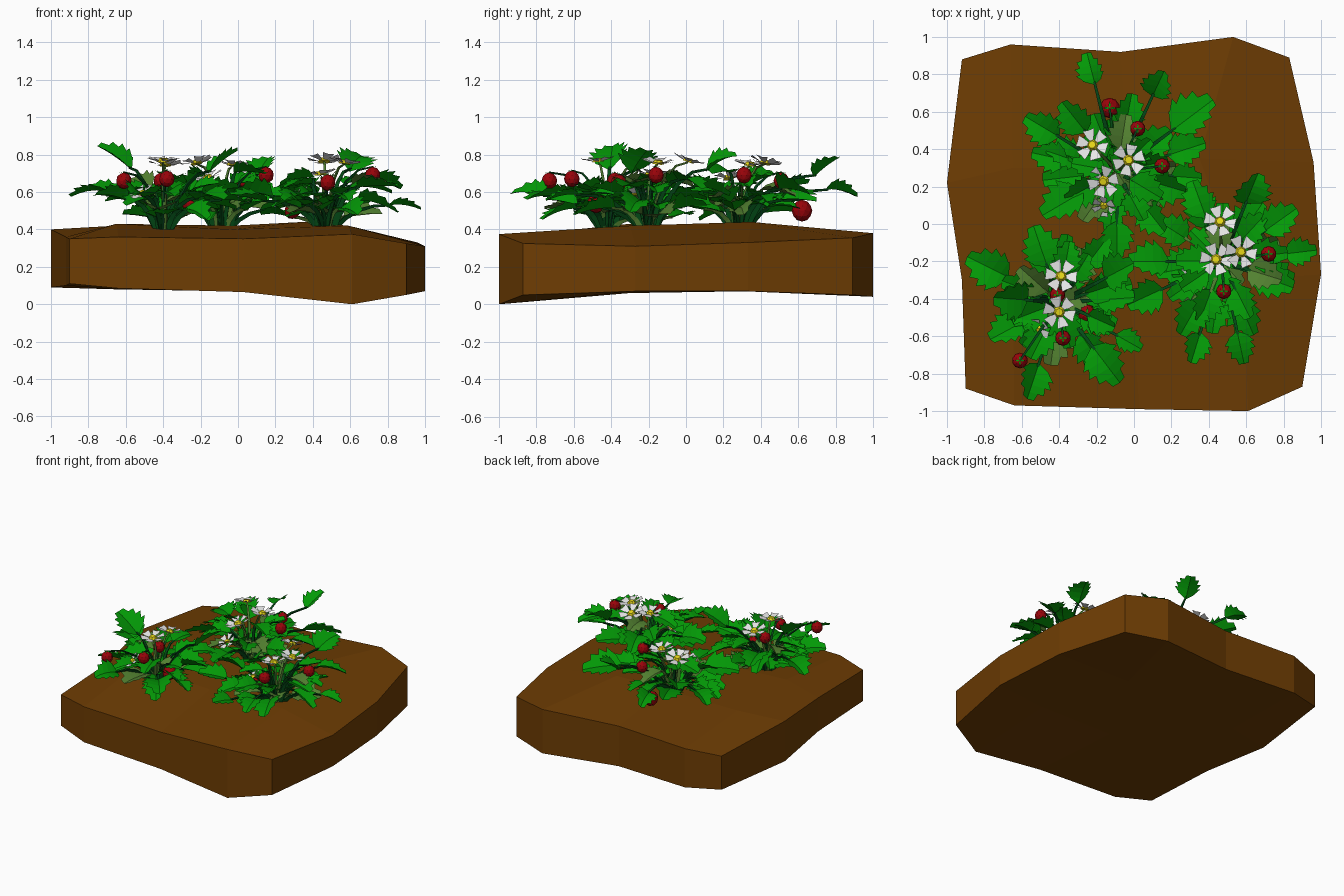
import bpy, bmesh, math, random
from mathutils import Vector, Matrix

random.seed(4)
if "Cube" in bpy.data.objects:
    bpy.data.objects.remove(bpy.data.objects["Cube"], do_unlink=True)


def material(name, r, g, b):
    m = bpy.data.materials.new(name)
    m.use_nodes = True
    m.diffuse_color = (r, g, b, 1)
    bsdf = m.node_tree.nodes["Principled BSDF"]
    bsdf.inputs["Base Color"].default_value = (r, g, b, 1)
    bsdf.inputs["Roughness"].default_value = 0.9
    return m


SOIL = material("soil brown", 0.155, 0.046, 0.001)
LEAF = material("leaf green", 0.001, 0.32, 0.002)
STEM = material("dark stem green", 0.001, 0.07, 0.008)
PALE = material("pale green", 0.085, 0.22, 0.03)
RED = material("berry red", 0.32, 0.001, 0.003)
WHITE = material("petal white", 0.8, 0.8, 0.8)
YELLOW = material("pollen yellow", 0.85, 0.72, 0.01)


def finish(bm, name, *mats):
    mesh = bpy.data.meshes.new(name)
    bm.to_mesh(mesh)
    bm.free()
    for m in mats:
        mesh.materials.append(m)
    ob = bpy.data.objects.new(name, mesh)
    bpy.context.scene.collection.objects.link(ob)
    return ob


def face(bm, pts, mat=0):
    bm.faces.new([bm.verts.new(p) for p in pts]).material_index = mat


# Soil slab: rows from front to back, each point x, y, top z, bottom z
SOIL_ROWS = [
    [(-.9, -.88, .35, .11), (-.64, -.97, .36, .085), (.03, -.99, .35, .065), (.61, -1, .375, 0), (.9, -.87, .325, .05)],
    [(-.92, -.3, .36, .1), (-.65, -.3, .43, .08), (-.03, -.3, .4, .07), (.59, -.3, .42, .06), (1, -.27, .31, .07)],
    [(-1, .22, .4, .09), (-.65, .3, .42, .08), (-.03, .3, .42, .07), (.35, .35, .44, .07), (.96, .33, .33, .07)],
    [(-.92, .88, .36, .1), (-.66, .96, .38, .08), (-.07, .92, .38, .07), (.53, 1, .38, .04), (.83, .89, .355, .05)],
]


def build_soil():
    bm = bmesh.new()
    layers = [[[bm.verts.new((p[0], p[1], p[k])) for p in row] for row in SOIL_ROWS] for k in (2, 3)]
    for g in layers:
        for j in range(3):
            for i in range(4):
                bm.faces.new((g[j][i], g[j][i + 1], g[j + 1][i + 1], g[j + 1][i]))
    rims = [g[0] + [r[-1] for r in g[1:-1]] + g[-1][::-1] + [r[0] for r in g[-2:0:-1]] for g in layers]
    top, low = rims
    for i in range(len(top)):
        bm.faces.new((top[i - 1], top[i], low[i], low[i - 1]))
    bmesh.ops.recalc_face_normals(bm, faces=bm.faces)
    finish(bm, "soil_bed", SOIL)


# Arching three-sided stalk
def stalk(bm, start, end, r0, r1, mat=0, steps=4):
    bend = start.lerp(end, 0.35)
    bend.z = end.z + 0.01
    side = Vector((-(end - start).y, (end - start).x, 0))
    side = side.normalized() if side.length > 0.001 else Vector((1, 0, 0))
    rings = []
    for k in range(steps + 1):
        t = k / steps
        p = start * (1 - t) ** 2 + bend * 2 * t * (1 - t) + end * t * t
        d = (bend - start) * (1 - t) + (end - bend) * t
        up = d.cross(side).normalized()
        r = r0 + (r1 - r0) * t
        rings.append([bm.verts.new(p + (side * math.cos(a) + up * math.sin(a)) * r)
                      for a in (0.5, 2.6, 4.7)])
    for a, b in zip(rings, rings[1:]):
        for i in range(3):
            bm.faces.new((a[i - 1], a[i], b[i], b[i - 1])).material_index = mat


# Sharply toothed leaf, folded along its midrib, rolled and drooping toward the tip
def leaf(bm, base, u, length, mat=0, teeth=5):
    roll = Matrix.Rotation(random.uniform(-0.45, 0.45), 3, u)
    v = roll @ Vector((-u.y, u.x, 0)).normalized()
    n = u.cross(v)
    droop = length * random.uniform(0.1, 0.35)

    def point(t, w):
        return (base + u * t * length + v * w * length * 0.4
                + n * abs(w) * length * 0.17 - Vector((0, 0, droop * t * t)))

    def width(t):
        return math.sin(math.pi * t ** 0.75) ** 0.7 if 0 < t < 1 else 0

    for s in (1, -1):
        for i in range(teeth):
            a, b = i / teeth, (i + 1) / teeth
            pts = [point(a, 0)]
            if i:
                pts.append(point(a, s * width(a) * 0.84))
            pts.append(point(a + 0.95 / teeth, s * width(a + 0.55 / teeth) * 1.16))
            if i < teeth - 1:
                pts.append(point(b, s * width(b) * 0.84))
            pts.append(point(b, 0))
            face(bm, pts if s < 0 else pts[::-1], mat)


# Low-poly berry with a small leafy cap
def berry(bm, pos, r):
    m = Matrix.Translation(pos) @ Matrix.Diagonal((1, 1, 1.06, 1))
    bmesh.ops.create_icosphere(bm, subdivisions=2, radius=r, matrix=m)
    for k in range(4):
        a = k * math.tau / 4
        tip = lambda ang, d, z: pos + Vector((math.cos(ang) * d, math.sin(ang) * d, z)) * r
        face(bm, [tip(a, 0, 1.15), tip(a - 0.4, 0.32, 1.12), tip(a, 0.66, 0.98), tip(a + 0.4, 0.32, 1.12)], 1)


# Cupped flower with broad notched petals
def flower(bm, pos, normal, r, petals=6):
    rot = Vector((0, 0, 1)).rotation_difference(normal).to_matrix()
    spin = random.uniform(0, 1)
    spot = lambda a, d, z=0: pos + rot @ Vector((math.cos(a) * d, math.sin(a) * d, z)) * r
    for k in range(petals):
        a = spin + k * math.tau / petals
        face(bm, [spot(a, 0.08), spot(a - 0.42, 0.6, 0.2), spot(a - 0.36, 0.98, 0.28), spot(a, 0.9, 0.2),
                  spot(a + 0.36, 0.98, 0.24), spot(a + 0.42, 0.6, 0.12)])
    m = Matrix.Translation(pos + normal * r * 0.12) @ rot.to_4x4()
    made = bmesh.ops.create_cone(bm, cap_ends=True, segments=7, radius1=r * 0.36,
                                 radius2=r * 0.22, depth=r * 0.22, matrix=m)
    for f in {f for vert in made["verts"] for f in vert.link_faces}:
        f.material_index = 1


# Rings of extra leaves: count, distance range, height range, size range
CROWN = [(10, .2, .33, .46, .58, .2, .25), (9, .13, .26, .57, .68, .17, .22), (6, .06, .14, .45, .55, .16, .2)]


def plant(name, centre, leaves, berries, flowers, pale_step):
    root = Vector((*centre, 0.4))
    foliage, stems, fruit, blooms = (bmesh.new() for _ in range(4))
    crown = []
    for count, d0, d1, z0, z1, s0, s1 in CROWN:
        for k in range(count):
            a, d = (k + random.uniform(0, 0.6)) * math.tau / count, random.uniform(d0, d1)
            crown.append((root.x + math.cos(a) * d, root.y + math.sin(a) * d,
                          random.uniform(z0, z1), random.uniform(s0, s1)))
    for k, (x, y, z, size) in enumerate(leaves + crown):
        extra = k >= len(leaves)
        mid = Vector((x, y, z))
        out = Vector((x - root.x, y - root.y, 0)).normalized()
        lift = 0.9 if z > 0.7 else random.uniform(0, 0.45)
        u = (out + Vector((0, 0, lift))).normalized()
        base = mid - u * size * 0.5
        base.z += size * 0.08
        leaf(foliage, base, u, size, int(extra and k % 6 == 0))
        stalk(stems, root + out * 0.04, base + u * size * 0.1, 0.018, 0.008,
              int(extra and k % pale_step == 0))
    for x, y, z, r in berries:
        pos = Vector((x, y, z))
        berry(fruit, pos, r)
        stalk(stems, root, pos + Vector((0, 0, r * 1.1)), 0.012, 0.006)
    for x, y, z in flowers:
        pos = Vector((x, y, z))
        tilt = Vector((x - root.x, y - root.y, 0)) * (1.6 if z > 0.7 else 4)
        flower(blooms, pos, (Vector((0, 0, 1)) + tilt).normalized(), 0.092 if z > 0.6 else 0.07)
        stalk(stems, root, pos, 0.012, 0.007, 1)
    finish(foliage, name + "_leaves", LEAF, PALE)
    finish(stems, name + "_stems", STEM, PALE)
    finish(fruit, name + "_berries", RED, LEAF)
    finish(blooms, name + "_flowers", WHITE, YELLOW)


build_soil()
plant("back_plant", (-.09, .28),
      [(-.23, .83, .61, .18), (.13, .75, .73, .2), (.31, .58, .6, .28), (-.32, .57, .62, .22),
       (-.49, .52, .58, .22), (-.45, .36, .55, .2), (-.38, .11, .6, .26), (-.09, -.08, .54, .2),
       (.28, .4, .58, .22), (.28, .25, .52, .18), (.06, .19, .7, .2), (-.03, .6, .55, .2)],
      [(.15, .31, .69, .042), (.02, .51, .66, .042), (-.13, .62, .5, .055)],
      [(-.22, .42, .75), (-.03, .34, .74), (-.16, .23, .67), (-.16, .1, .58)], 2)
plant("right_plant", (.47, -.2),
      [(.63, .19, .77, .24), (.89, -.15, .53, .18), (.74, -.3, .62, .24), (.57, -.66, .58, .18),
       (.3, -.5, .58, .22), (.33, -.66, .54, .18), (.08, -.2, .6, .24), (.06, -.39, .56, .22),
       (.35, .13, .62, .22), (.58, -.42, .6, .2), (.78, .02, .66, .22), (.27, -.34, .55, .2)],
      [(.72, -.16, .69, .042), (.48, -.36, .65, .042), (.29, -.18, .5, .042)],
      [(.46, .01, .76), (.57, -.15, .75), (.44, -.19, .69), (.32, -.27, .58)], 4)
plant("left_plant", (-.4, -.42),
      [(-.78, -.23, .61, .26), (-.66, -.4, .78, .25), (-.68, -.57, .58, .22), (-.54, -.84, .6, .22),
       (-.15, -.75, .58, .26), (-.03, -.63, .55, .16), (-.5, -.12, .62, .24), (-.2, -.15, .6, .2),
       (-.1, -.4, .6, .22), (-.08, -.25, .76, .24), (-.2, -.53, .56, .2)],
      [(-.61, -.73, .66, .042), (-.38, -.61, .67, .042), (-.25, -.48, .54, .05), (-.41, -.38, .66, .042)],
      [(-.39, -.28, .74), (-.4, -.47, .76), (-.51, -.56, .59)], 4)
